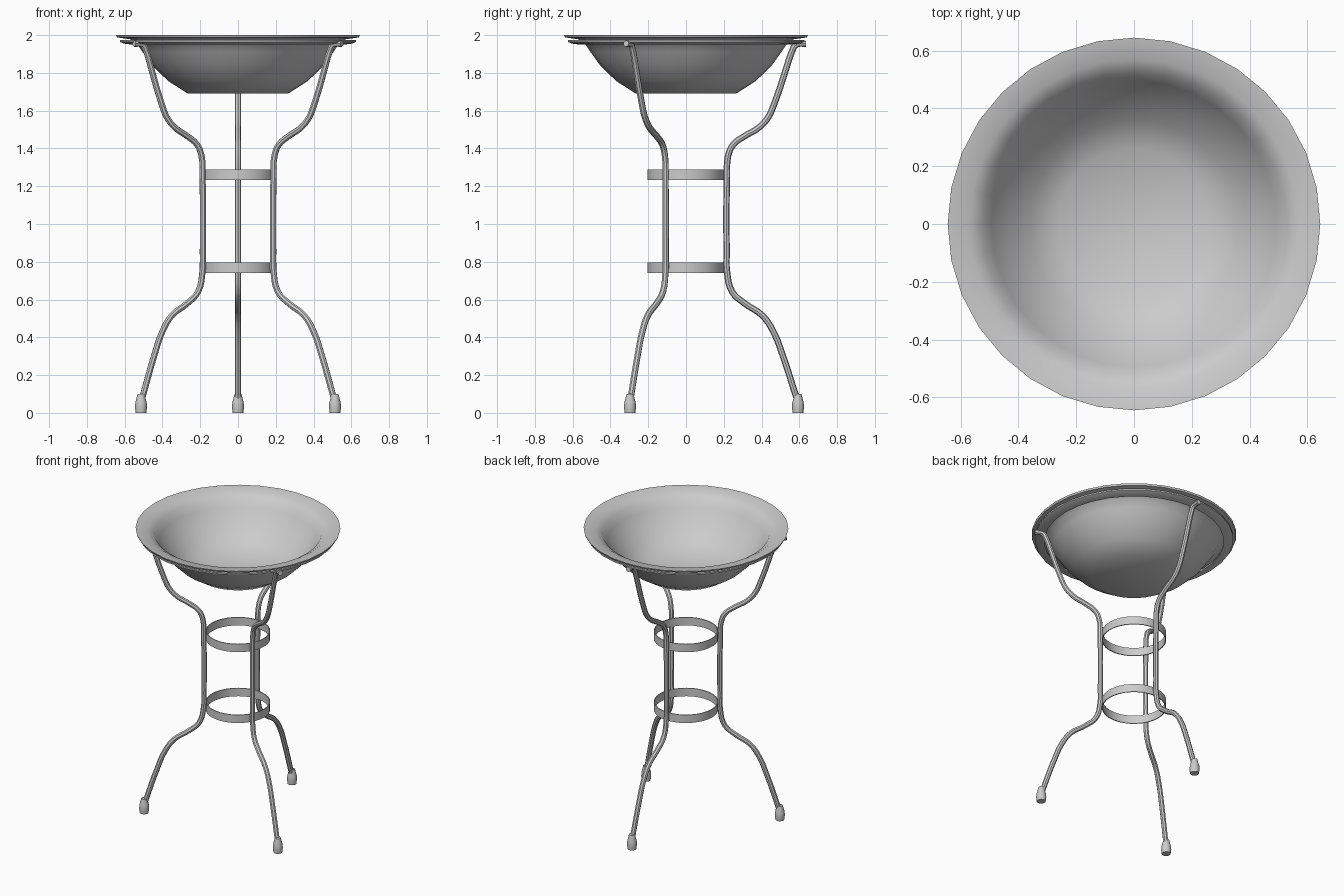
import bpy
import math
from math import radians, cos, sin

cube = bpy.data.objects.get("Cube")
if cube:
    bpy.data.objects.remove(cube, do_unlink=True)

# One painted-metal grey for the whole stand
grey = bpy.data.materials.new("grey metal")
grey.use_nodes = True
colour = (0.6, 0.6, 0.6, 1)
grey.diffuse_color = colour
grey.node_tree.nodes["Principled BSDF"].inputs["Base Color"].default_value = colour


def finish(obj, angle=40):
    """Apply the material and smooth shading with sharp edges kept."""
    obj.data.materials.clear()
    obj.data.materials.append(grey)
    bpy.ops.object.select_all(action="DESELECT")
    obj.select_set(True)
    bpy.context.view_layer.objects.active = obj
    bpy.ops.object.shade_smooth_by_angle(angle=radians(angle))
    return obj


def lathe(name, profile, sides, closed=False, location=(0, 0, 0)):
    """Spin (radius, height) points about z; a zero radius closes an end."""
    verts, rings, faces = [], [], []
    for r, z in profile:
        count = sides if r > 0 else 1
        rings.append([len(verts) + i % count for i in range(sides)])
        for i in range(count):
            a = 2 * math.pi * i / sides
            verts.append((r * cos(a), r * sin(a), z))
    pairs = list(zip(rings, rings[1:]))
    if closed:
        pairs.append((rings[-1], rings[0]))
    for low, high in pairs:
        for i in range(sides):
            j = (i + 1) % sides
            face = list(dict.fromkeys((low[i], low[j], high[j], high[i])))
            faces.append(face)
    mesh = bpy.data.meshes.new(name)
    mesh.from_pydata(verts, [], faces)
    mesh.validate()
    obj = bpy.data.objects.new(name, mesh)
    obj.location = location
    bpy.context.collection.objects.link(obj)
    return finish(obj)


def tube(name, path, radius):
    """Round bar bent along a smooth (radius, height) path."""
    curve = bpy.data.curves.new(name, "CURVE")
    curve.dimensions = "3D"
    curve.bevel_depth = radius
    curve.bevel_resolution = 2
    curve.resolution_u = 4
    curve.use_fill_caps = True
    spline = curve.splines.new("BEZIER")
    spline.bezier_points.add(len(path) - 1)
    for point, (r, z) in zip(spline.bezier_points, path):
        point.co = (r, 0, z)
        point.handle_left_type = point.handle_right_type = "AUTO"
    obj = bpy.data.objects.new(name, curve)
    bpy.context.collection.objects.link(obj)
    bpy.ops.object.select_all(action="DESELECT")
    obj.select_set(True)
    bpy.context.view_layer.objects.active = obj
    bpy.ops.object.convert(target="MESH")
    return finish(bpy.context.view_layer.objects.active)


# Flared basin: outside from the base up to the rim, then back down inside
lathe("basin", [
    (0, 1.69), (0.265, 1.69), (0.37, 1.757), (0.455, 1.84), (0.505, 1.91),
    (0.535, 1.955), (0.57, 1.978), (0.64, 1.988),
    (0.645, 2.0), (0.57, 1.99), (0.525, 1.962), (0.495, 1.915),
    (0.445, 1.848), (0.362, 1.767), (0.262, 1.702), (0, 1.702)], 32)

# Support ring under the rim
lathe("support_ring", [(0.565, 1.95), (0.605, 1.955), (0.625, 1.964),
                       (0.625, 1.974), (0.57, 1.965)], 32, closed=True)

# Two flat bands holding the legs together
for name, base in (("lower_band", 0.74), ("upper_band", 1.232)):
    top = base + 0.056
    lathe(name, [(0.197, base), (0.203, base), (0.203, top), (0.197, top)],
          32, closed=True)

# Three bent legs with bulb feet: one at the back, two at the front
leg_path = [
    (0.585, 0.08), (0.51, 0.31), (0.465, 0.425), (0.405, 0.515),
    (0.31, 0.58), (0.245, 0.64), (0.217, 0.75), (0.215, 0.85),
    (0.217, 1.25), (0.223, 1.36), (0.25, 1.42), (0.31, 1.465),
    (0.385, 1.51), (0.435, 1.565), (0.465, 1.63), (0.57, 1.935),
    (0.585, 1.951), (0.635, 1.955)]
foot_profile = [(0, 0), (0.028, 0), (0.032, 0.03), (0.03, 0.055),
                (0.022, 0.085), (0.019, 0.1), (0, 0.102)]
for name, degrees in (("back", 90), ("front_right", 210), ("front_left", 330)):
    a = radians(degrees)
    leg = tube(name + "_leg", leg_path, 0.017)
    leg.rotation_euler.z = a
    lathe(name + "_foot", foot_profile, 16,
          location=(0.593 * cos(a), 0.593 * sin(a), 0))
